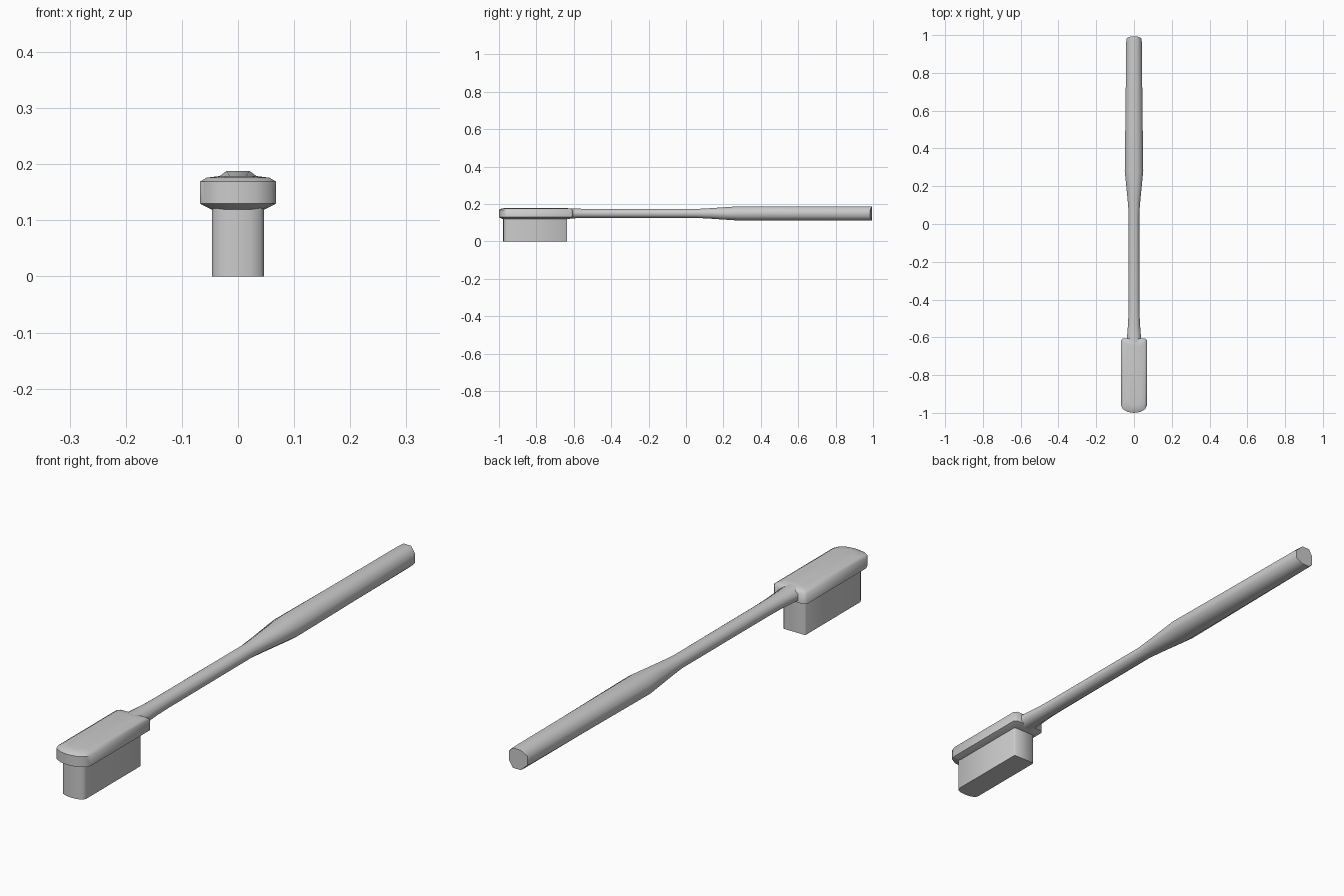
import bpy, bmesh, math

cube = bpy.data.objects.get("Cube")
if cube:
    bpy.data.objects.remove(cube, do_unlink=True)

grey = bpy.data.materials.new("light grey plastic")
grey.use_nodes = True
colour = (0.6, 0.6, 0.6, 1)
grey.diffuse_color = colour
grey.node_tree.nodes["Principled BSDF"].inputs["Base Color"].default_value = colour


def loft(name, rings, sharp_angle):
    """Skin matching rings of points, cap both ends and shade smooth."""
    bm = bmesh.new()
    loops = [[bm.verts.new(p) for p in ring] for ring in rings]
    n = len(loops[0])
    for a, b in zip(loops, loops[1:]):
        for i in range(n):
            j = (i + 1) % n
            bm.faces.new((a[i], a[j], b[j], b[i]))
    bm.faces.new(loops[0])
    bm.faces.new(loops[-1])
    bmesh.ops.recalc_face_normals(bm, faces=bm.faces)
    mesh = bpy.data.meshes.new(name)
    bm.to_mesh(mesh)
    bm.free()
    mesh.materials.append(grey)
    obj = bpy.data.objects.new(name, mesh)
    bpy.context.collection.objects.link(obj)
    bpy.ops.object.select_all(action="DESELECT")
    bpy.context.view_layer.objects.active = obj
    obj.select_set(True)
    bpy.ops.object.shade_smooth_by_angle(angle=math.radians(sharp_angle))
    return obj


def section(y, w, h, bow=0.0):
    """Eight-sided handle section; bow pushes the middle out along y."""
    half = [(0.42, 1), (1, 0.45), (1, -0.45), (0.42, -1)]
    pts = half + [(-x, z) for x, z in reversed(half)]
    return [(w * x, y - bow * abs(x), 0.15 + h * z) for x, z in pts]


def plan(z, w, back, front, nose, corner, inset=0.0):
    """Head outline: straight sides, rounded nose, clipped back corners."""
    w, back, front = w - inset, back - inset, front + inset
    half = [(w - corner, back), (w, back - corner), (w, front + nose),
            (w * 0.88, front + nose * 0.5), (w * 0.5, front + nose * 0.12)]
    pts = half + [(0, front)] + [(-x, y) for x, y in reversed(half)]
    return [(x, y, z) for x, y in pts]


# Handle and neck: y, half width, half height
stations = [(-0.64, 0.042, 0.028), (-0.6, 0.037, 0.026), (-0.52, 0.031, 0.024),
            (-0.45, 0.029, 0.024), (0.06, 0.028, 0.024), (0.13, 0.034, 0.028),
            (0.28, 0.049, 0.038), (0.6, 0.045, 0.038), (0.97, 0.041, 0.038)]
rings = [section(*s) for s in stations]
rings.append(section(1.0, 0.038, 0.037, 0.015))
loft("handle", rings, 60)

# Brush head with softened top and bottom edges
levels = [(0.119, 0.021), (0.13, 0.0), (0.169, 0.0), (0.176, 0.012), (0.179, 0.035)]
loft("head", [plan(z, 0.068, -0.605, -1.0, 0.04, 0.01, i) for z, i in levels], 60)

# Bristle block
loft("bristles", [plan(z, 0.046, -0.635, -0.978, 0.02, 0.004) for z in (0.0, 0.125)], 60)
